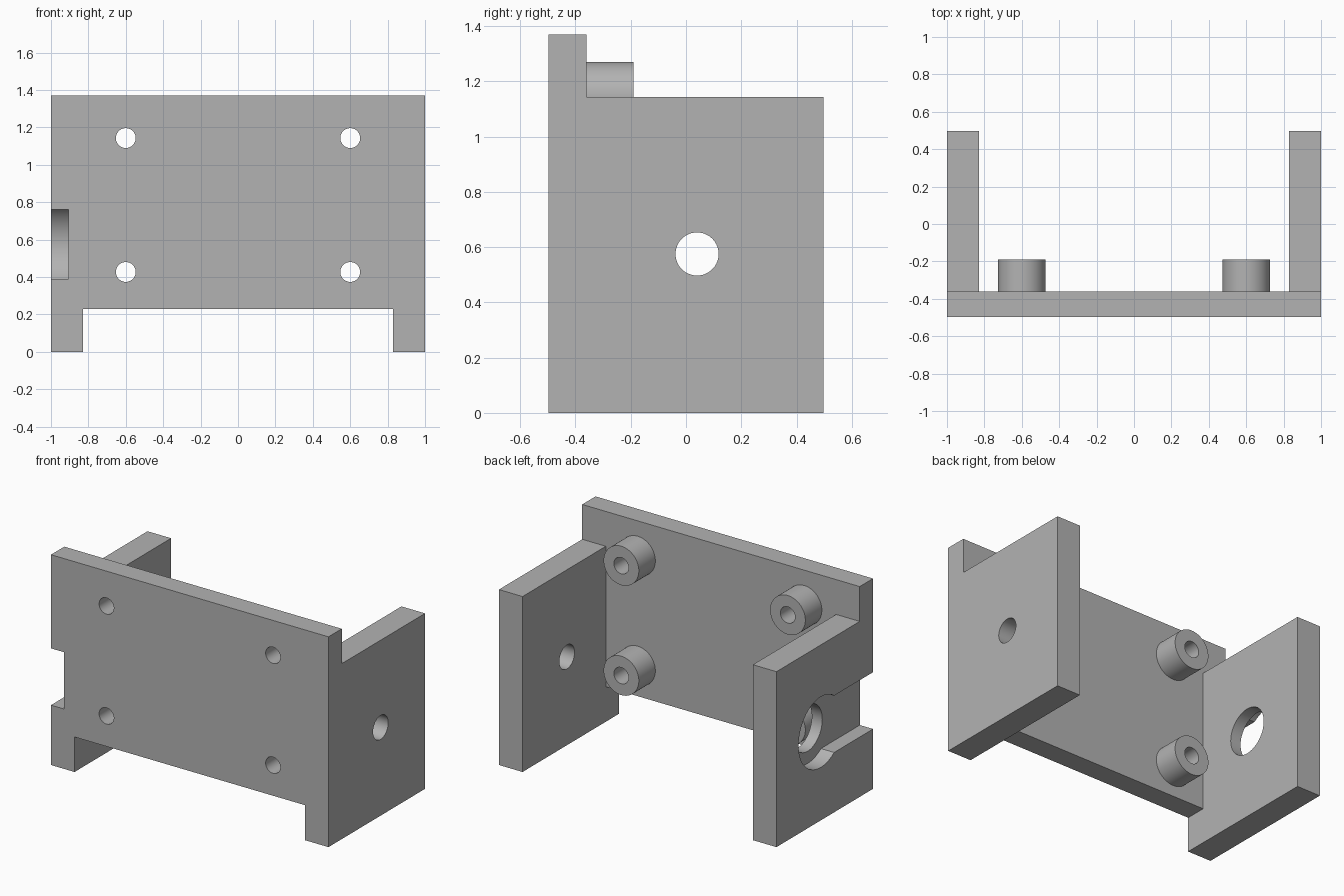
import bpy
import math

old = bpy.data.objects.get("Cube")
if old:
    bpy.data.objects.remove(old, do_unlink=True)

grey = bpy.data.materials.new("plain grey")
grey.use_nodes = True
colour = (0.45, 0.45, 0.45, 1)
grey.diffuse_color = colour
grey.node_tree.nodes["Principled BSDF"].inputs["Base Color"].default_value = colour

FRONT, BACK, PLATE_BACK = -0.497, 0.497, -0.36
WALL_TOP, WALL_IN = 1.143, 0.83
HOLE_Y, HOLE_Z = 0.04, 0.575


def finish(name):
    ob = bpy.context.object
    ob.name = name
    ob.data.materials.append(grey)
    return ob


def box(name, x, y, z):
    """Box from three (low, high) ranges."""
    bpy.ops.mesh.primitive_cube_add(size=1, location=[sum(r) / 2 for r in (x, y, z)])
    bpy.context.object.scale = [r[1] - r[0] for r in (x, y, z)]
    bpy.ops.object.transform_apply(location=True, rotation=True, scale=True)
    return finish(name)


def rod(name, axis, span, a, b, radius):
    """Cylinder along x or y; a, b are its other two coordinates."""
    mid = sum(span) / 2
    along_x = axis == "x"
    bpy.ops.mesh.primitive_cylinder_add(
        vertices=64, radius=radius, depth=span[1] - span[0],
        location=(mid, a, b) if along_x else (a, mid, b),
        rotation=(0, math.pi / 2, 0) if along_x else (math.pi / 2, 0, 0))
    bpy.ops.object.transform_apply(location=True, rotation=True, scale=True)
    return finish(name)


def combine(target, tool, operation):
    mod = target.modifiers.new("combine", "BOOLEAN")
    mod.operation = operation
    mod.solver = "EXACT"
    mod.object = tool
    bpy.context.view_layer.objects.active = target
    bpy.ops.object.modifier_apply(modifier=mod.name)
    bpy.data.objects.remove(tool, do_unlink=True)


def smooth(ob):
    bpy.ops.object.select_all(action="DESELECT")
    ob.select_set(True)
    bpy.context.view_layer.objects.active = ob
    bpy.ops.object.shade_smooth_by_angle(angle=math.radians(30))


# Frame: front plate joined to two side walls
frame = box("bracket_frame", (-1, 1), (FRONT, PLATE_BACK), (0.228, 1.37))
for x in ((-1, -WALL_IN), (WALL_IN, 1)):
    combine(frame, box("side_wall", x, (FRONT, BACK), (0, WALL_TOP)), "UNION")

# Left wall: small through hole
combine(frame, rod("small_hole", "x", (0.7, 1.1), HOLE_Y, HOLE_Z, 0.078), "DIFFERENCE")

# Right wall: larger through hole, with a keyhole recess open to the front
combine(frame, rod("large_hole", "x", (-1.1, -0.7), HOLE_Y, HOLE_Z, 0.15), "DIFFERENCE")
recess = rod("recess", "x", (-1.1, -0.905), HOLE_Y, HOLE_Z, 0.23)
slot = box("slot", (-1.1, -0.905), (-0.6, HOLE_Y), (HOLE_Z - 0.185, HOLE_Z + 0.185))
combine(recess, slot, "UNION")
combine(frame, recess, "DIFFERENCE")

# Four hollow standoffs, their bores running through the plate
for side, x in (("right", -0.6), ("left", 0.6)):
    for level, z in (("lower", 0.427), ("upper", 1.143)):
        boss = rod(f"{level}_{side}_standoff", "y", (PLATE_BACK, -0.19), x, z, 0.127)
        for part in (frame, boss):
            combine(part, rod("bore", "y", (-0.6, -0.1), x, z, 0.053), "DIFFERENCE")
        smooth(boss)
smooth(frame)
